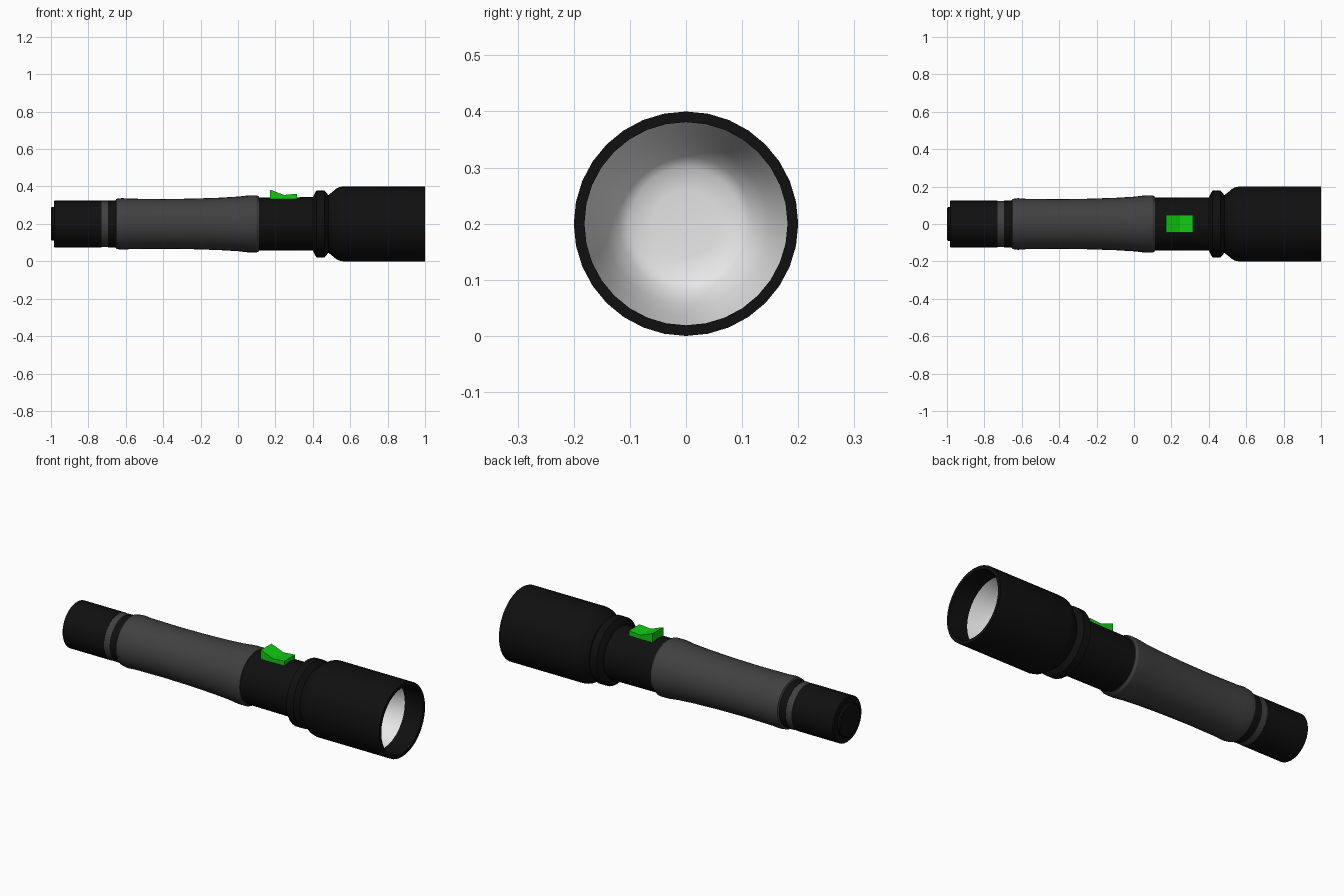
import bpy, bmesh, math

if "Cube" in bpy.data.objects:
    bpy.data.objects.remove(bpy.data.objects["Cube"])

AXIS_Z = 0.2
SIDES = 32


def material(name, rgb):
    m = bpy.data.materials.new(name)
    m.use_nodes = True
    m.diffuse_color = (*rgb, 1)
    m.node_tree.nodes["Principled BSDF"].inputs["Base Color"].default_value = (*rgb, 1)
    return m


black = material("black metal", (0.005, 0.005, 0.005))
grey = material("grey rubber", (0.052, 0.052, 0.052))
green = material("green plastic", (0.005, 0.6, 0.006))
silver = material("pale reflector", (0.8, 0.8, 0.8))


def finish(bm, name, mat, angle=None):
    bmesh.ops.recalc_face_normals(bm, faces=bm.faces)
    mesh = bpy.data.meshes.new(name)
    bm.to_mesh(mesh)
    bm.free()
    mesh.materials.append(mat)
    ob = bpy.data.objects.new(name, mesh)
    bpy.context.collection.objects.link(ob)
    if angle:
        bpy.ops.object.select_all(action="DESELECT")
        ob.select_set(True)
        bpy.context.view_layer.objects.active = ob
        bpy.ops.object.shade_smooth_by_angle(angle=math.radians(angle))
    return ob


def lathe(name, profile, mat, angle=30):
    """Solid of revolution about the long axis from (x, radius) points."""
    bm = bmesh.new()
    rings = []
    for x, r in profile:
        turns = [math.tau * i / SIDES for i in range(SIDES)]
        rings.append([bm.verts.new((x, r * math.cos(t), AXIS_Z + r * math.sin(t)))
                      for t in turns])
    for a, b in zip(rings, rings[1:]):
        for i in range(SIDES):
            j = (i + 1) % SIDES
            bm.faces.new((a[i], a[j], b[j], b[i]))
    bm.faces.new(rings[0])
    bm.faces.new(rings[-1])
    return finish(bm, name, mat, angle)


# Tail end
lathe("tail_button", [(-1, 0.085), (-0.995, 0.09), (-0.97, 0.09)], black)
lathe("tail_cap", [(-0.985, 0.12), (-0.98, 0.125), (-0.73, 0.125)], black)
lathe("tail_band", [(-0.73, 0.124), (-0.695, 0.124)], grey)
lathe("tail_collar", [(-0.695, 0.125), (-0.64, 0.125)], black)

# Waisted rubber grip
lathe("grip", [(-0.655, 0.125), (-0.65, 0.134), (-0.62, 0.138), (-0.58, 0.135),
               (-0.4, 0.133), (-0.25, 0.135), (-0.1, 0.14), (0.0, 0.146),
               (0.06, 0.153), (0.1, 0.153), (0.112, 0.146), (0.112, 0.13)], grey)

# Switch section and raised ring
lathe("switch_barrel", [(0.1, 0.141), (0.4, 0.143), (0.42, 0.143)], black)
lathe("neck_ring", [(0.4, 0.143), (0.41, 0.163), (0.42, 0.179), (0.462, 0.179),
                    (0.475, 0.165), (0.487, 0.148), (0.5, 0.14)], black)

# Hollow lamp head
lathe("lamp_head", [(0.47, 0.14), (0.485, 0.155), (0.525, 0.188), (0.54, 0.196),
                    (0.56, 0.2), (1.0, 0.2), (1.0, 0.181), (0.64, 0.181)], black)

# Dished reflector set back inside the head
lathe("reflector", [(0.65, 0.185), (0.89, 0.185), (0.89, 0.181), (0.83, 0.165),
                    (0.77, 0.145), (0.72, 0.12), (0.705, 0.1), (0.7, 0.06)], silver, 50)

# Rocker switch, a side profile extruded across the barrel
bm = bmesh.new()
outline = [(0.17, 0.33), (0.17, 0.383), (0.18, 0.38), (0.245, 0.355),
           (0.315, 0.361), (0.315, 0.33)]
side = bm.faces.new([bm.verts.new((x, -0.045, z)) for x, z in outline])
extruded = bmesh.ops.extrude_face_region(bm, geom=[side])
moved = [v for v in extruded["geom"] if isinstance(v, bmesh.types.BMVert)]
bmesh.ops.translate(bm, verts=moved, vec=(0, 0.092, 0))
finish(bm, "rocker_switch", green)
